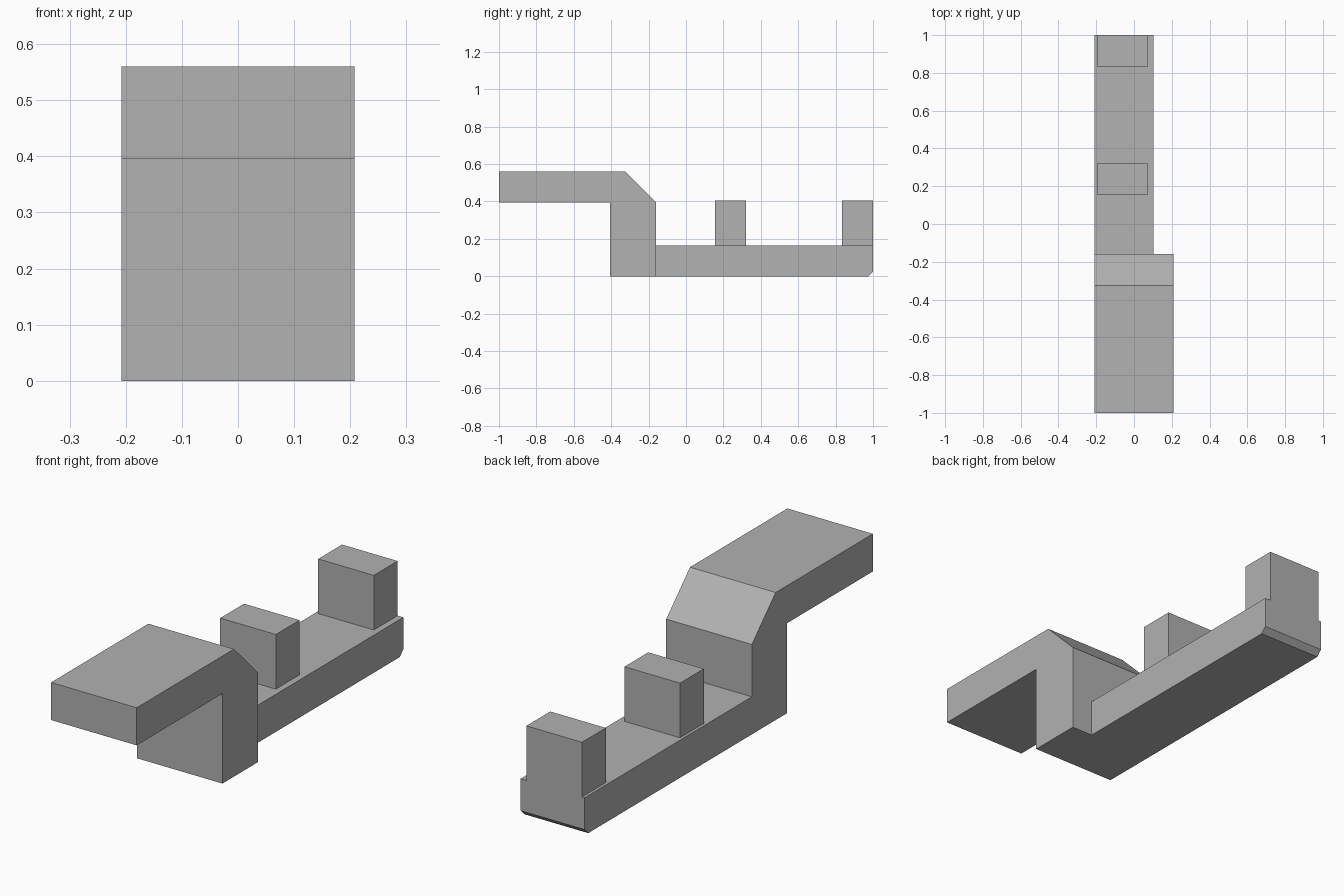
import bpy
import bmesh

cube = bpy.data.objects.get("Cube")
if cube:
    bpy.data.objects.remove(cube, do_unlink=True)

# Single plain grey
grey = bpy.data.materials.new("plain_grey")
grey.use_nodes = True
colour = (0.445, 0.445, 0.445, 1.0)
grey.diffuse_color = colour
grey.node_tree.nodes["Principled BSDF"].inputs["Base Color"].default_value = colour


def extrude_profile(name, profile, x_min, x_max):
    """Extrude a (y, z) outline along x."""
    bm = bmesh.new()
    face = bm.faces.new([bm.verts.new((x_min, y, z)) for y, z in profile])
    result = bmesh.ops.extrude_face_region(bm, geom=[face])
    moved = [v for v in result["geom"] if isinstance(v, bmesh.types.BMVert)]
    bmesh.ops.translate(bm, verts=moved, vec=(x_max - x_min, 0, 0))
    bmesh.ops.recalc_face_normals(bm, faces=bm.faces)
    mesh = bpy.data.meshes.new(name)
    bm.to_mesh(mesh)
    bm.free()
    mesh.materials.append(grey)
    obj = bpy.data.objects.new(name, mesh)
    bpy.context.collection.objects.link(obj)
    return obj


SIDE, BAR_TOP, LEDGE, TOP = -0.208, 0.165, 0.395, 0.56
POST_FRONT, POST_BACK = -0.405, -0.16

# Wide front hook: upright post with an overhanging plate and sloped shoulder
extrude_profile("front_hook", [
    (-1, LEDGE), (-1, TOP), (-0.325, TOP), (POST_BACK, LEDGE),
    (POST_BACK, 0), (POST_FRONT, 0), (POST_FRONT, LEDGE)], SIDE, 0.208)

# Narrower base bar with a small bevel under its back end
extrude_profile("base_bar", [
    (POST_BACK, 0), (POST_BACK, BAR_TOP), (1, BAR_TOP),
    (1, 0.025), (0.975, 0)], SIDE, 0.103)

# Two upright pegs on the bar
for name, y in (("middle_peg", 0.155), ("back_peg", 0.835)):
    extrude_profile(name, [
        (y, BAR_TOP), (y, 0.405), (y + 0.165, 0.405), (y + 0.165, BAR_TOP)],
        -0.195, 0.075)
